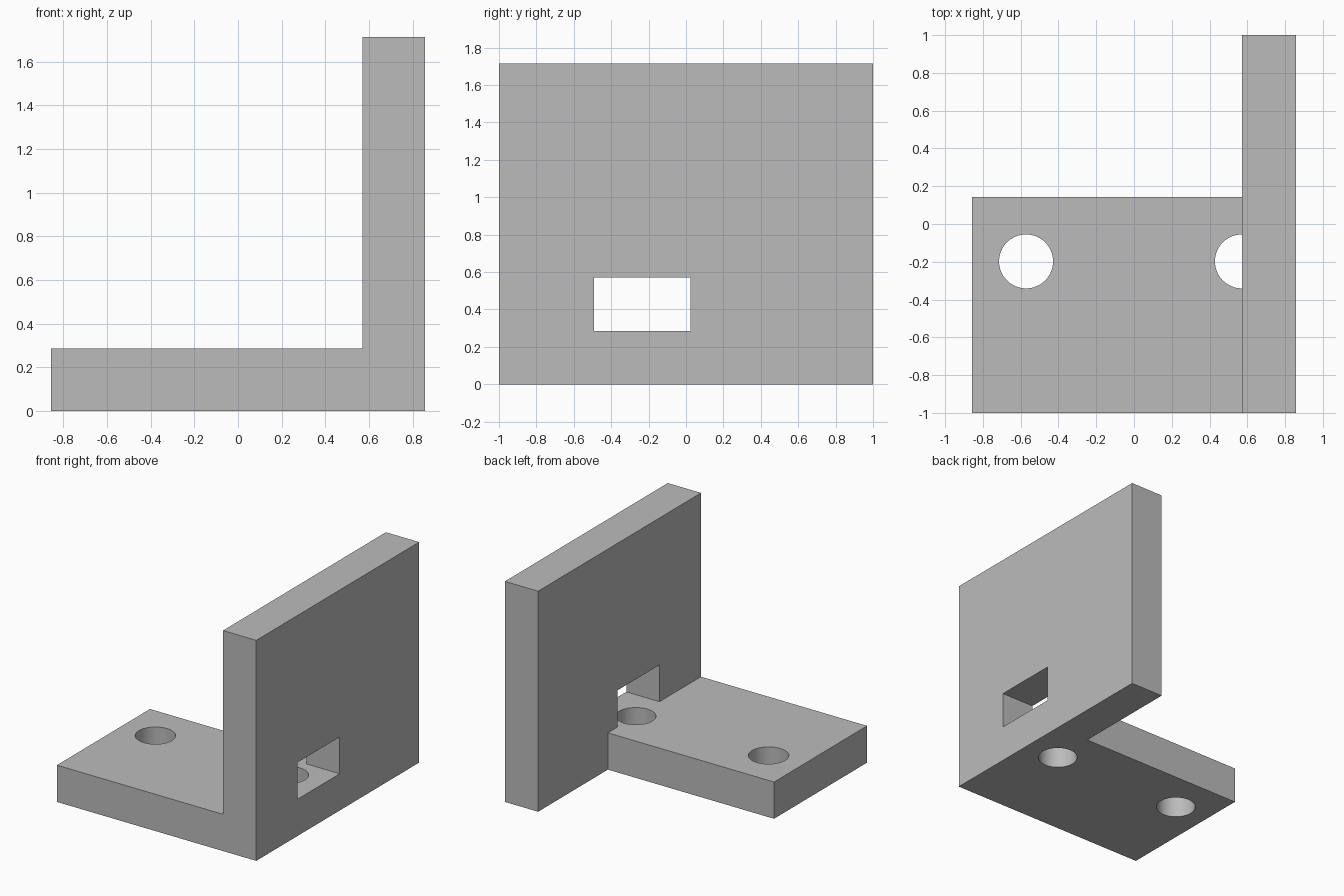
import bpy

cube = bpy.data.objects.get("Cube")
if cube:
    bpy.data.objects.remove(cube, do_unlink=True)

U = 1 / 7          # module: plates are two units thick
T = 2 * U
HALF = 6 * U       # half the bracket's width
HOLE_Y = -0.198

grey = bpy.data.materials.new("plain_grey")
grey.use_nodes = True
colour = (0.5, 0.5, 0.5, 1)
grey.diffuse_color = colour
grey.node_tree.nodes["Principled BSDF"].inputs["Base Color"].default_value = colour


def box(name, low, high):
    centre = [(a + b) / 2 for a, b in zip(low, high)]
    bpy.ops.mesh.primitive_cube_add(size=1, location=centre)
    ob = bpy.context.object
    ob.name = name
    ob.scale = [b - a for a, b in zip(low, high)]
    bpy.ops.object.transform_apply(location=True, rotation=False, scale=True)
    ob.data.materials.append(grey)
    return ob


def combine(target, tool, operation):
    mod = target.modifiers.new(tool.name, 'BOOLEAN')
    mod.operation = operation
    mod.solver = 'EXACT'
    mod.object = tool
    bpy.context.view_layer.objects.active = target
    bpy.ops.object.modifier_apply(modifier=mod.name)
    bpy.data.objects.remove(tool, do_unlink=True)


# Upright wall and foot plate joined into one bracket
bracket = box("angle_bracket", (HALF - T, -1, 0), (HALF, 1, 12 * U))
foot = box("foot_plate", (-HALF, -1, 0), (HALF - U, U, T))
combine(bracket, foot, 'UNION')

# Rectangular window through the wall, level with the foot's top
window = box("window_cutter", (HALF - T - 0.1, -0.491, T), (HALF + 0.1, 0.025, 2 * T))
combine(bracket, window, 'DIFFERENCE')

# Two bolt holes through the foot; one opens into the window
for x in (-4 * U, 4 * U):
    bpy.ops.mesh.primitive_cylinder_add(vertices=64, radius=U, depth=T + 0.1,
                                        location=(x, HOLE_Y, U))
    hole = bpy.context.object
    hole.name = "bolt_hole_cutter"
    hole.data.materials.append(grey)
    combine(bracket, hole, 'DIFFERENCE')

# Smooth hole walls, sharp edges elsewhere
bpy.ops.object.select_all(action='DESELECT')
bracket.select_set(True)
bpy.context.view_layer.objects.active = bracket
bpy.ops.object.shade_smooth_by_angle()
